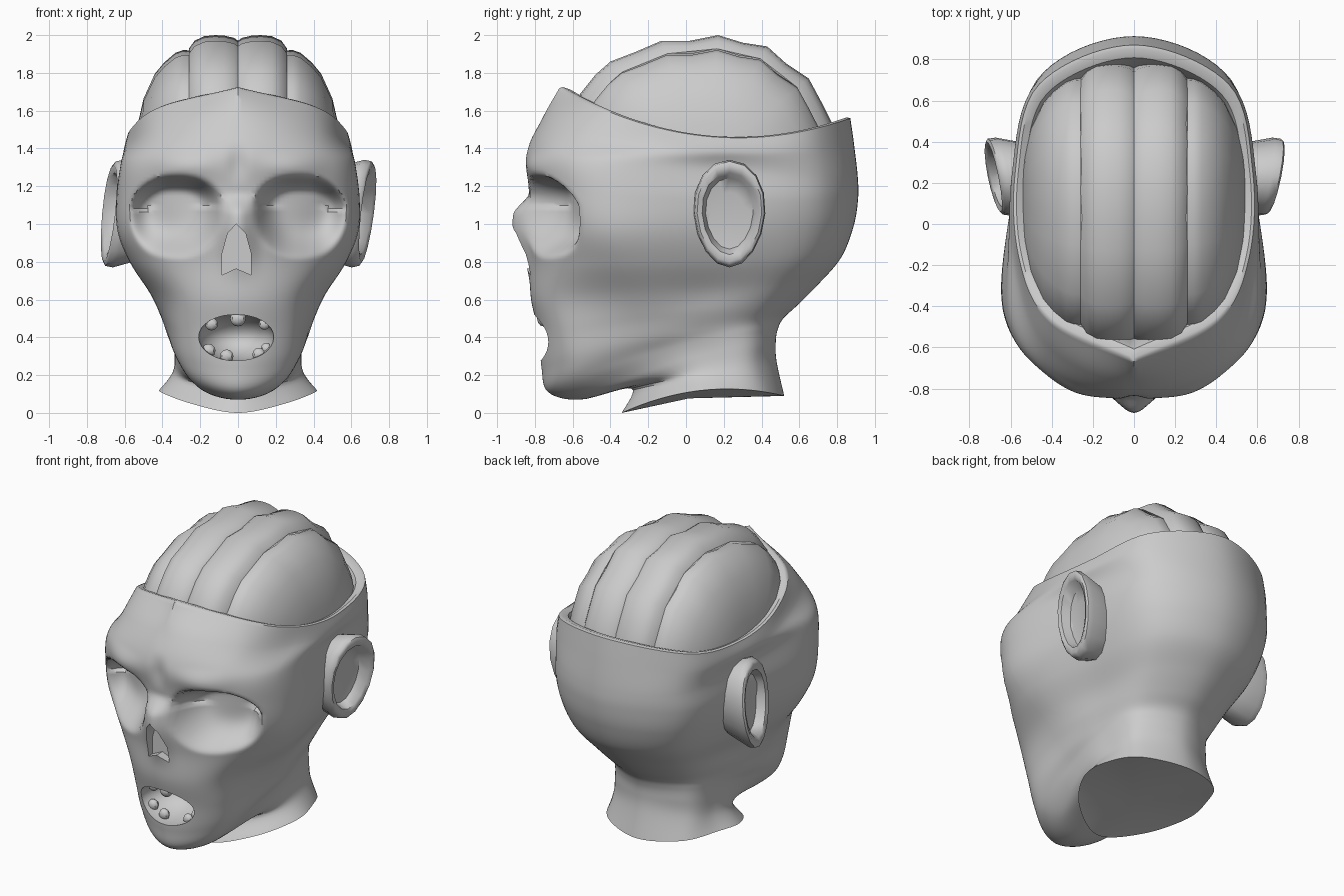
import bpy, bmesh, math
from mathutils import Vector

if "Cube" in bpy.data.objects:
    bpy.data.objects.remove(bpy.data.objects["Cube"])

grey = bpy.data.materials.new("plain_grey")
grey.diffuse_color = (0.6, 0.6, 0.6, 1)
grey.use_nodes = True
grey.node_tree.nodes["Principled BSDF"].inputs["Base Color"].default_value = grey.diffuse_color


def make(name, bm, angle=40):
    bmesh.ops.recalc_face_normals(bm, faces=bm.faces)
    me = bpy.data.meshes.new(name)
    bm.to_mesh(me)
    bm.free()
    ob = bpy.data.objects.new(name, me)
    bpy.context.collection.objects.link(ob)
    me.materials.append(grey)
    smooth(ob, angle)
    return ob


def smooth(ob, angle):
    bpy.ops.object.select_all(action='DESELECT')
    ob.select_set(True)
    bpy.context.view_layer.objects.active = ob
    bpy.ops.object.shade_smooth_by_angle(angle=math.radians(angle))


def catmull(a, b, c, d, t):
    return 0.5 * (2 * b + (c - a) * t + (2 * a - 5 * b + 4 * c - d) * t * t
                  + (3 * b - a - 3 * c + d) * t ** 3)


def loft(rings, caps=True):
    bm = bmesh.new()
    rows = [[bm.verts.new(p) for p in r] for r in rings]
    n = len(rows[0])
    for r, s in zip(rows, rows[1:]):
        for i in range(n):
            bm.faces.new((r[i], r[(i + 1) % n], s[(i + 1) % n], s[i]))
    if caps:
        for r in (rows[0], rows[-1]):
            c = bm.verts.new(sum((v.co for v in r), Vector()) / n)
            for i in range(n):
                bm.faces.new((r[i], r[(i + 1) % n], c))
    return bm


def step(t):
    t = min(max(t, 0), 1)
    return t * t * (3 - 2 * t)


# ---- head: tilted rings from the skull rim to the neck base
# front z, back z, sag, front y, brow corner xy, side xy, rear corner xy, back y
RINGS = [
    (1.72, 1.56, .175, -.67, .41, -.47, .56, -.16, .46, .68, .87),
    (1.56, 1.42, .10, -.76, .42, -.59, .58, -.20, .47, .69, .89),
    (1.36, 1.24, .0, -.85, .41, -.73, .61, -.42, .47, .70, .91),
    (1.15, 1.12, .0, -.83, .43, -.71, .635, -.42, .47, .70, .91),
    (.95, .98, .0, -.85, .41, -.70, .63, -.40, .44, .69, .885),
    (.78, .82, .0, -.83, .38, -.68, .565, -.34, .39, .64, .82),
    (.60, .68, .0, -.82, .31, -.69, .46, -.28, .33, .53, .70),
    (.42, .57, -.02, -.78, .30, -.65, .40, -.25, .29, .44, .59),
    (.24, .50, -.04, -.765, .29, -.61, .365, -.22, .27, .38, .515),
    (.11, .44, -.06, -.73, .25, -.57, .33, -.17, .27, .36, .485),
    (.07, .37, -.05, -.56, .19, -.45, .315, -.10, .27, .36, .475),
    (.13, .27, -.01, -.29, .20, -.18, .33, .00, .27, .37, .48),
    (.00, .09, -.075, -.34, .27, -.20, .41, .02, .28, .42, .52),
]
STEPS = (20, 18, 8, 8, 10)


def ring(r):
    zf, zk, sag, yf, xa, ya, xb, yb, xc, yc, yk = r
    swell = 1.07 if .5 < zf < 1.4 else 1.13
    mid = ((xb + xc) / 2 * swell, (yb + yc) / 2)
    half = [Vector(p) for p in ((0, yf), (xa, ya), (xb, yb), mid, (xc, yc), (0, yk))]
    flip = lambda p: Vector((-p.x, p.y))
    # the upper rings come to a point at the front
    ghost = 2 * half[0] - half[1] if zf > 1.6 else flip(half[1])
    path = [ghost] + half + [flip(half[4])]
    pts = []
    for s, n in enumerate(STEPS):
        pts += [catmull(*path[s:s + 4], i / n) for i in range(n)]
    pts.append(half[5])
    pts += [flip(p) for p in pts[-2:0:-1]]
    out = []
    for p in pts:
        t = (p.y - yf) / (yk - yf)
        out.append(Vector((p.x, p.y, zf + (zk - zf) * t - 4 * sag * t * (1 - t))))
    return out


def sculpt(p):
    # eye sockets, brow notch and nose ridge on the face
    if p.y > -.2 or p.z > 1.6:
        return p
    x, z = abs(p.x), p.z
    dz = z - 1.09 + .12 * max(x - .4, 0)
    e = abs((x - .33) / .255) ** 2.5 + (dz / (.175 if dz > 0 else .28)) ** 2
    push = .19 * step((1 - e) * (1.2 if dz > 0 else 1))
    push += .02 * step(1 - x / .08) * step(1 - abs(z - 1.32) / .13)
    tip = step((1.17 - z) / .12) if z > 1.05 else step((z - .66) / .39)
    push -= .075 * tip * step(1 - x / .14)
    push -= .02 * step(1 - abs(z - 1.3) / .1) * step(1 - abs(x - .28) / .22)
    return Vector((p.x, p.y + push, p.z))


keys = [ring(r) for r in RINGS]
ext = [keys[0]] + keys + [keys[-1]]
rows = []
for s in range(len(keys) - 1):
    n = 12 if 0 < s < 5 else 7
    for k in range(n):
        rows.append([sculpt(catmull(*q, k / n)) for q in zip(*ext[s:s + 4])])
rows.append(keys[-1])


# rounded rim and the recess behind it
def inner(f, dz):
    return [Vector((p.x * f, .1 + (p.y - .1) * f, p.z + dz)) for p in rows[0]]


rows = [inner(.84, -.2), inner(.89, -.05), inner(.92, -.01), inner(.975, .005)] + rows
head = make("head", loft(rows))


# ---- mouth and nose openings
def carve(cutter):
    cutter.hide_render = True
    cutter.hide_set(True)
    m = head.modifiers.new("cut", 'BOOLEAN')
    m.operation, m.solver, m.object = 'DIFFERENCE', 'EXACT', cutter
    bpy.context.view_layer.objects.active = head
    bpy.ops.object.modifier_apply(modifier=m.name)
    bpy.data.objects.remove(cutter)


def ball(name, at, size, seg=12):
    bm = bmesh.new()
    bmesh.ops.create_uvsphere(bm, u_segments=seg, v_segments=seg // 2 + 2, radius=1)
    for v in bm.verts:
        v.co = Vector(a + b * c for a, b, c in zip(at, size, v.co))
    return make(name, bm)


carve(ball("mouth_cutter", (-.01, -.74, .4), (.2, .24, .125), 28))
nose = [(-.01, 1.0), (.04, .95), (.07, .84), (.07, .73), (-.01, .765), (-.085, .73),
        (-.085, .84), (-.055, .95)]
carve(make("nose_cutter", loft([[Vector((x, y, z)) for x, z in nose] for y in (-1.1, -.78)])))
smooth(head, 55)

# ---- teeth
TEETH = [(0, -.755, .5, .042), (-.14, -.69, .47, .034), (.14, -.69, .47, .03),
         (-.155, -.67, .33, .036), (-.06, -.69, .3, .036), (.11, -.68, .31, .034),
         (.15, -.66, .34, .03)]
for x, y, z, r in TEETH:
    ball("tooth", (x, y, z), (r, r * .8, r), 8)


# ---- ears: dished ovals leaning outward to the rear
def ear(name, side, lean):
    rings = []
    for f, off in ((.85, -.2), (1, -.05), (.97, -.01), (.9, 0), (.76, -.01), (.66, -.07), (.4, -.08)):
        loop = []
        for i in range(16):
            a = math.tau * i / 16
            dz = .285 * f * math.sin(a)
            dy = .19 * f * math.cos(a) * (1 + .1 * math.sin(a))
            loop.append(Vector((side * (.685 + off + .2 * dy + lean * dz), .23 + dy, 1.055 + dz)))
        rings.append(loop)
    make(name, loft(rings), 50)


ear("right_ear", 1, .12)
ear("left_ear", -1, -.1)

# ---- brain: four lobes sharing one arched side outline
ARCH = [(-.6, 1.42), (-.59, 1.58), (-.56, 1.69), (-.48, 1.79), (-.4, 1.86), (-.27, 1.91),
        (-.13, 1.97), (.02, 1.97), (.17, 2.0), (.3, 1.96), (.43, 1.94), (.53, 1.85),
        (.65, 1.77), (.72, 1.64), (.77, 1.54), (.79, 1.42)]
INNER = [(0, .95), (.02, .975), (.07, .995), (.12, 1), (.18, .99), (.23, .95), (.26, .88)]
OUTER = [(.25, .865), (.29, .868), (.33, .845), (.39, .76), (.44, .66), (.5, .44), (.53, .22), (.545, .02)]


def lobe(name, side, shape, flat):
    # flat keeps the thin outer end of a lobe long from front to back
    bm = bmesh.new()
    grid = [[bm.verts.new((side * x, .12 + (y - .12) * (flat + (1 - flat) * s),
                           1.4 + (z - 1.4) * s)) for y, z in ARCH] for x, s in shape]
    for r, q in zip(grid, grid[1:]):
        for i in range(len(r) - 1):
            bm.faces.new((r[i], r[i + 1], q[i + 1], q[i]))
    bmesh.ops.holes_fill(bm, edges=[e for e in bm.edges if e.is_boundary])
    make(name, bm, 45)


for side, label in ((1, "right"), (-1, "left")):
    lobe(label + "_inner_lobe", side, INNER, 0)
    lobe(label + "_outer_lobe", side, OUTER, .15)
